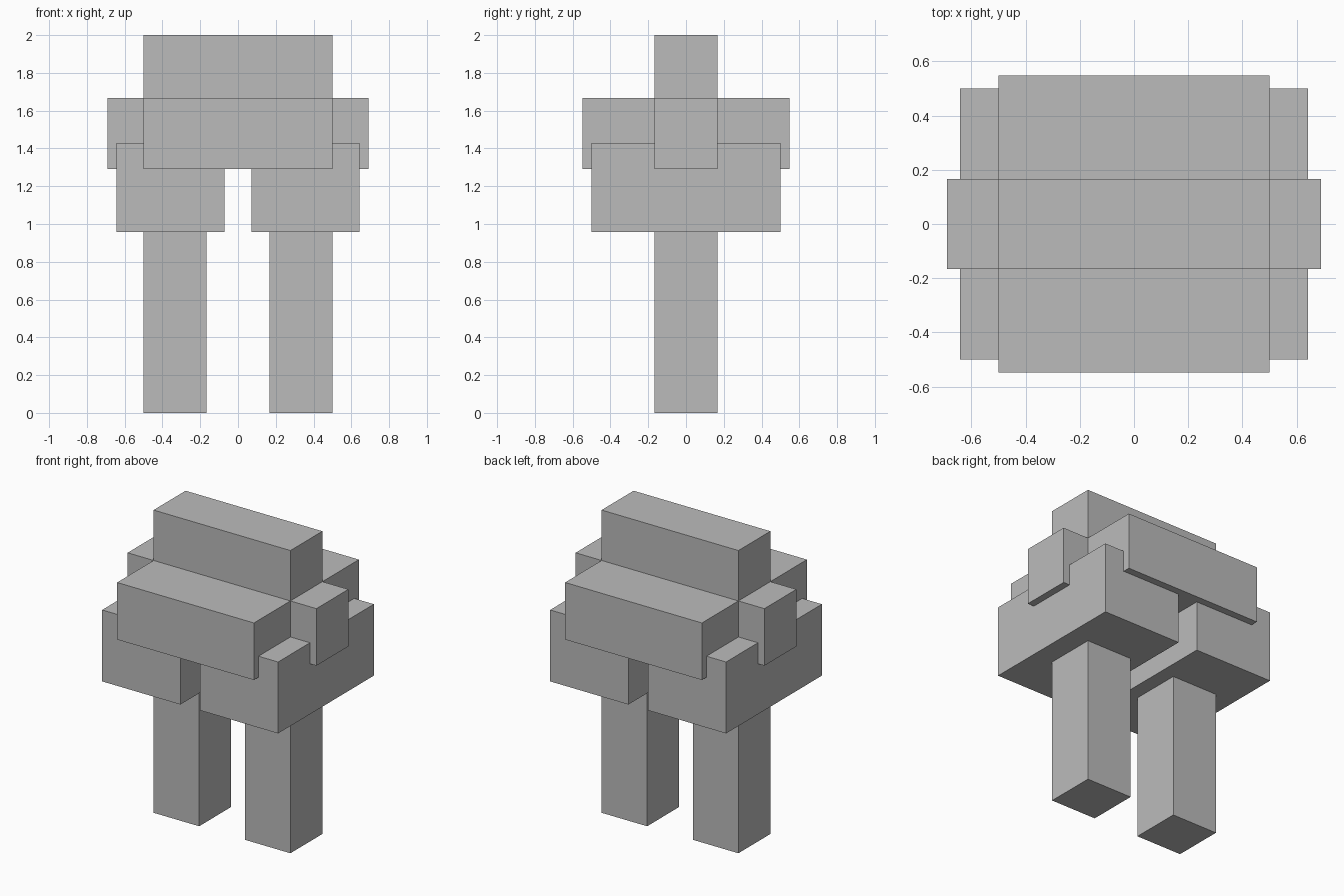
import bpy

if "Cube" in bpy.data.objects:
    bpy.data.objects.remove(bpy.data.objects["Cube"])

grey = bpy.data.materials.new("plain grey")
grey.diffuse_color = (0.5, 0.5, 0.5, 1)
grey.use_nodes = True
grey.node_tree.nodes["Principled BSDF"].inputs["Base Color"].default_value = grey.diffuse_color


def box(name, x, y, z):
    """Box spanning the given (min, max) range on each axis."""
    bpy.ops.mesh.primitive_cube_add(size=1, location=[sum(r) / 2 for r in (x, y, z)])
    ob = bpy.context.object
    ob.name = name
    ob.scale = [r[1] - r[0] for r in (x, y, z)]
    bpy.ops.object.transform_apply(location=True, rotation=False, scale=True)
    ob.data.materials.append(grey)
    return ob


def mirrored(name, x, y, z):
    """Left and right copies of a box given on the +x side."""
    box("right_" + name, x, y, z)
    box("left_" + name, (-x[1], -x[0]), y, z)


CORE = 0.167   # half depth of the legs and centre body

# Legs and the broad blocks resting on them
mirrored("leg", (0.167, 0.5), (-CORE, CORE), (0, 0.957))
mirrored("hip_block", (0.071, 0.643), (-0.5, 0.5), (0.957, 1.429))

# Centre body with slabs on front and back and stubs on the sides
box("body", (-0.5, 0.5), (-CORE, CORE), (1.29, 2.0))
box("front_slab", (-0.5, 0.5), (-0.548, -CORE), (1.29, 1.667))
box("back_slab", (-0.5, 0.5), (CORE, 0.548), (1.29, 1.667))
mirrored("side_stub", (0.5, 0.69), (-CORE, CORE), (1.29, 1.667))
